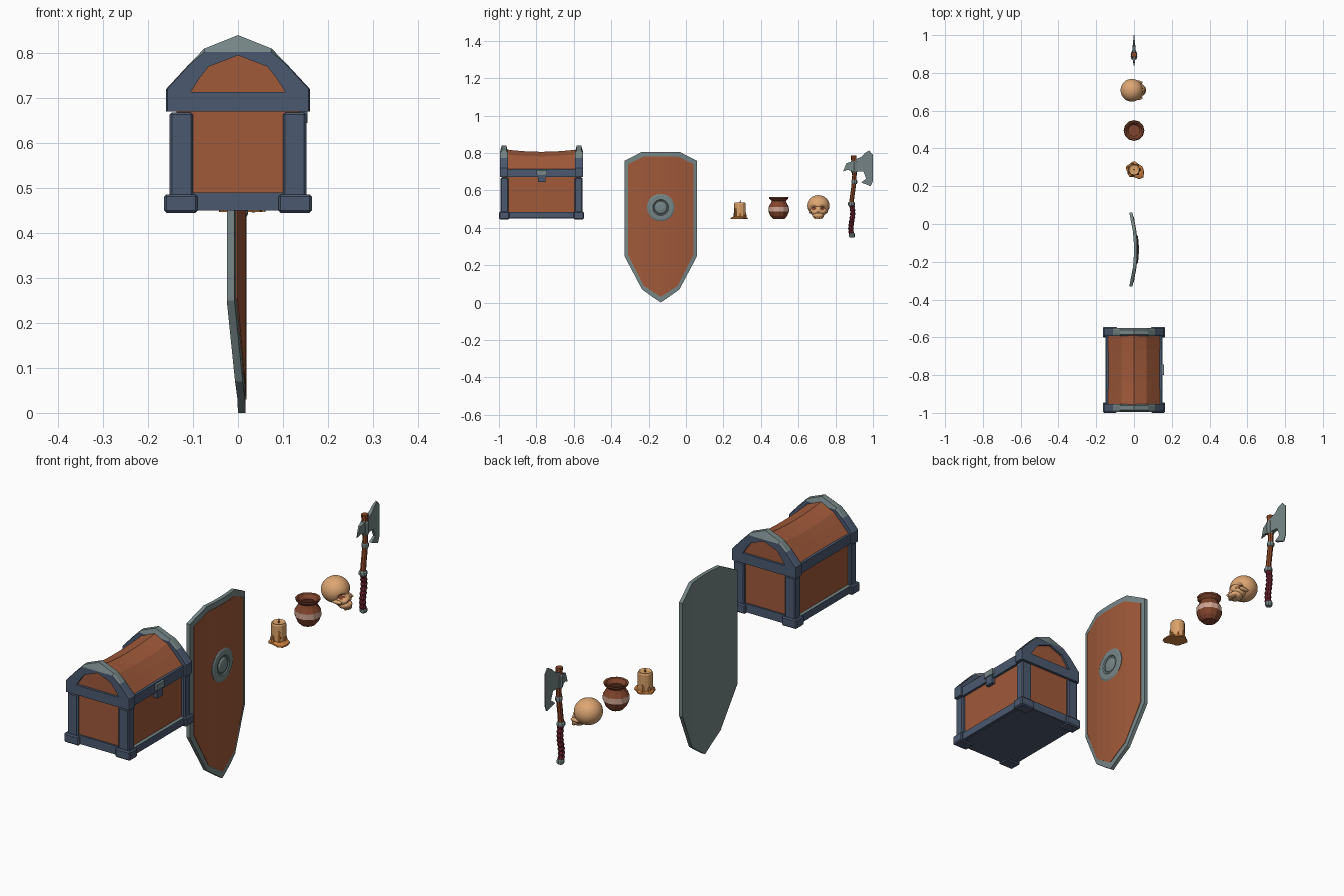
import bpy, bmesh, math, random
from mathutils import Vector, Matrix

random.seed(4)
if "Cube" in bpy.data.objects:
    bpy.data.objects.remove(bpy.data.objects["Cube"])

COLOURS = {
    "wood": (0.35, 0.10, 0.042), "dark_steel": (0.07, 0.10, 0.16),
    "grey_steel": (0.18, 0.235, 0.238), "wax": (0.70, 0.36, 0.14),
    "melted_wax": (0.60, 0.22, 0.05), "clay": (0.22, 0.058, 0.026),
    "pale_paint": (0.60, 0.36, 0.28), "bone": (0.72, 0.38, 0.17),
    "red_leather": (0.14, 0.016, 0.03), "axe_wood": (0.27, 0.065, 0.02),
}
MATS = {}
for key, rgb in COLOURS.items():
    m = bpy.data.materials.new(key)
    m.use_nodes = True
    m.diffuse_color = (*rgb, 1)
    m.node_tree.nodes["Principled BSDF"].inputs["Base Color"].default_value = (*rgb, 1)
    MATS[key] = m


def finish(name, bm, mats, rule=None, smooth=False):
    """Turn a bmesh into an object; rule(face) returns a material slot."""
    bmesh.ops.recalc_face_normals(bm, faces=bm.faces)
    bm.normal_update()
    for f in bm.faces:
        if rule:
            f.material_index = int(rule(f))
        f.smooth = smooth
    me = bpy.data.meshes.new(name)
    bm.to_mesh(me)
    bm.free()
    ob = bpy.data.objects.new(name, me)
    for k in mats:
        me.materials.append(MATS[k])
    bpy.context.collection.objects.link(ob)
    return ob


def box(name, lo, hi, mats, rule=None):
    bm = bmesh.new()
    bmesh.ops.create_cube(bm, size=1)
    for v in bm.verts:
        v.co = Vector([a + (b - a) * (c + 0.5) for a, b, c in zip(lo, hi, v.co)])
    return finish(name, bm, mats, rule)


def loft(name, loops, mats, rule=None, wrap=False, caps=True, smooth=False):
    """Skin a list of closed loops that share a point count."""
    bm = bmesh.new()
    rows = [[bm.verts.new(p) for p in loop] for loop in loops]
    n = len(rows[0])
    for a, b in zip(rows, rows[1:] + (rows[:1] if wrap else [])):
        for i in range(n):
            j = (i + 1) % n
            bm.faces.new((a[i], a[j], b[j], b[i]))
    if caps and not wrap:
        bm.faces.new(rows[0])
        bm.faces.new(rows[-1])
    return finish(name, bm, mats, rule, smooth)


def rings(name, spec, mats, centre=(0, 0, 0), n=12, rule=None, smooth=False):
    """Stack of circles, each (y offset, z, radius)."""
    cx, cy, cz = centre
    loops = [[(cx + r * math.cos(2 * math.pi * i / n), cy + dy + r * math.sin(2 * math.pi * i / n), cz + z)
              for i in range(n)] for dy, z, r in spec]
    return loft(name, loops, mats, rule, smooth=smooth)


def mirrored(half):
    return half + [(-x, z) for x, z in reversed(half[:-1])]


# ---- Chest ----
CY, HALF = -0.7725, 0.2275
outer = mirrored([(-0.16, 0.67), (-0.16, 0.72), (-0.11, 0.774), (-0.075, 0.81), (0, 0.84)])
inner = mirrored([(-0.105, 0.714), (-0.103, 0.717), (-0.085, 0.745), (-0.065, 0.77), (0, 0.795)])
bevel = [(x * 0.98, min(z, 0.803)) for x, z in outer]


def upper(f):
    c = f.calc_center_median()
    return f.normal.z > 0.3 and abs(c.x) < 0.1 and c.z > 0.78


for end, s in (("front", -1), ("back", 1)):
    def y(d):
        return CY + s * (HALF - d)
    stations = [(inner, 0.005), (bevel, 0.005), (outer, 0.015), (outer, 0.04), (bevel, 0.048), (inner, 0.048)]
    loft(f"chest_lid_arch_{end}", [[(x, y(d), z) for x, z in p] for p, d in stations],
         ["dark_steel", "grey_steel"], upper, wrap=True)
    box(f"chest_base_bar_{end}", (-0.1, min(y(0.01), y(0.04)), 0.452),
        (0.1, max(y(0.01), y(0.04)), 0.49), ["dark_steel"])
    for side, t in (("right", -1), ("left", 1)):
        for part, x0, x1, d0, d1, z0, z1 in (("foot", 0.09, 0.164, 0, 0.056, 0.445, 0.486),
                                             ("post", 0.10, 0.152, 0.008, 0.05, 0.48, 0.668)):
            ob = box(f"chest_{part}_{end}_{side}", (min(t * x0, t * x1), min(y(d0), y(d1)), z0),
                     (max(t * x0, t * x1), max(y(d0), y(d1)), z1), ["dark_steel"])
            bv = ob.modifiers.new("edge", "BEVEL")
            bv.width, bv.segments = 0.005, 1

box("chest_body", (-0.137, CY - 0.21, 0.46), (0.137, CY + 0.21, 0.675), ["wood"])
box("chest_floor", (-0.14, CY - 0.215, 0.45), (0.14, CY + 0.215, 0.462), ["dark_steel"])
for side, t in (("right", -1), ("left", 1)):
    for part, z0, z1, x1 in (("base", 0.452, 0.485, 0.152), ("lid", 0.67, 0.714, 0.148)):
        xs = sorted((t * 0.12, t * x1))
        box(f"chest_{part}_rail_{side}", (xs[0], CY - 0.19, z0), (xs[1], CY + 0.19, z1),
            ["dark_steel", "grey_steel"], (lambda f: f.normal.z > 0.5) if part == "base" else None)

# Curved lid that dips toward the middle
lid = []
for i in range(9):
    u = i / 4 - 1
    k = 0.80 + 0.09 * u * u
    lid.append([(x * 0.87, CY + u * 0.212, 0.67 + (z - 0.67) * k) for x, z in outer])
loft("chest_lid", lid, ["wood"])
box("chest_lock_plate", (0.14, CY - 0.028, 0.683), (0.158, CY + 0.028, 0.71), ["grey_steel"])
box("chest_lock_hasp", (0.135, CY - 0.02, 0.645), (0.154, CY + 0.02, 0.685), ["dark_steel"])

# ---- Shield ----
SY = -0.135


def plate(name, half, thick, lift, mats):
    """Bent plate from columns of (half width, bottom, top)."""
    cols = [(-u, a, b) for u, a, b in reversed(half[1:])] + half
    loops = []
    for u, a, b in cols:
        x = 0.017 - 0.025 * (u / 0.195) ** 2 + lift
        loops.append([(x, SY + u, a), (x, SY + u, b), (x - thick, SY + u, b), (x - thick, SY + u, a)])
    return loft(name, loops, mats)


plate("shield_rim", [(0, 0, 0.806), (0.05, 0.034, 0.806), (0.1, 0.07, 0.806), (0.195, 0.25, 0.757)],
      0.017, 0, ["grey_steel"])
plate("shield_boards", [(0, 0.03, 0.781), (0.05, 0.062, 0.781), (0.092, 0.09, 0.781), (0.175, 0.256, 0.74)],
      0.006, 0.002, ["wood"])
boss = rings("shield_boss", [(0, -0.012, 0.074), (0, 0.003, 0.074), (0, 0.007, 0.066), (0, 0.008, 0.043),
                             (0, 0.004, 0.039), (0, 0.004, 0.034), (0, 0.009, 0.029), (0, 0.012, 0.014)],
             ["grey_steel"], n=20)
boss.matrix_world = Matrix.Translation((0.015, SY, 0.508)) @ Matrix.Rotation(math.pi / 2, 4, "Y")

# ---- Candle ----
C = (0, 0.288, 0)
rings("candle_stick", [(0, 0.45, 0.031), (0, 0.528, 0.031), (0, 0.535, 0.028), (0, 0.530, 0.02)], ["wax"], C)
rings("candle_wick", [(0, 0.525, 0.003), (0.002, 0.548, 0.002)], ["clay"], C, n=6)
pool = []
for z, k in ((0.447, 1), (0.453, 0.97), (0.459, 0.7)):
    pool.append([])
    for i in range(18):
        a = i * math.pi / 9
        r = (0.041 + 0.004 * math.sin(5 * a) + 0.022 * max(0, math.cos(a + 0.6)) ** 4) * k
        pool[-1].append((r * math.cos(a), C[1] + r * math.sin(a), z))
loft("candle_wax_pool", pool, ["melted_wax"])
for i in range(7):
    a, h = i * 0.9, random.uniform(0.47, 0.51)
    rings(f"candle_drip_{i}", [(0, 0.45, 0.009), (0, h - 0.008, 0.006), (0, h, 0.002)], ["melted_wax"],
          (0.029 * math.cos(a), C[1] + 0.029 * math.sin(a), 0), n=6)

# ---- Pot, with a painted band and a hollow mouth ----
rings("clay_pot", [(0, 0.447, 0.03), (0, 0.463, 0.045), (0, 0.488, 0.055), (0, 0.512, 0.054), (0, 0.532, 0.042),
                   (0, 0.543, 0.037), (0, 0.556, 0.051), (0, 0.564, 0.052), (0, 0.562, 0.043), (0, 0.545, 0.030),
                   (0, 0.50, 0.045), (0, 0.462, 0.03)],
      ["clay", "pale_paint"], (0, 0.495, 0), 12,
      lambda f: 0.49 < f.calc_center_median().z < 0.51 and f.calc_center_median().xy.length > 0
      and (f.calc_center_median().xy - Vector((0, 0.495))).length > 0.05)

# ---- Skull ----
KY = 0.708
HOLES = [(-0.024, 0.503, 0.017, 0.022), (0.024, 0.503, 0.017, 0.022), (0, 0.48, 0.009, 0.012)]


def blob(name, centre, radii):
    bm = bmesh.new()
    bmesh.ops.create_uvsphere(bm, u_segments=40, v_segments=28, radius=1)
    hollow = set()
    for v in bm.verts:
        v.co = Vector([c + r * p for c, r, p in zip(centre, radii, v.co)])
        for hy, hz, r, depth in HOLES:
            d = math.hypot(v.co.y - KY - hy, v.co.z - hz) / r
            if d < 1 and v.co.x > 0.012:
                v.co.x -= depth * (1 - d * d)
                if d < 0.75:
                    hollow.add(v)
    return finish(name, bm, ["bone", "clay"], lambda f: all(v in hollow for v in f.verts), True)


blob("skull_cranium", (-0.012, KY, 0.518), (0.059, 0.06, 0.056))
blob("skull_face", (0.022, KY, 0.49), (0.036, 0.043, 0.034))
blob("skull_jaw", (0.034, KY, 0.465), (0.030, 0.031, 0.019))
for side, t in (("right", -1), ("left", 1)):
    blob(f"skull_cheek_{side}", (0.022, KY + t * 0.042, 0.485), (0.024, 0.009, 0.009))
for i in range(-2, 3):
    box(f"skull_tooth_{i + 3}", (0.045, KY + i * 0.009 - 0.004, 0.447),
        (0.061 - 0.002 * i * i, KY + i * 0.009 + 0.004, 0.462), ["bone"])

# ---- Axe ----
rings("axe_handle", [(0.897, 0.785, 0.015), (0.899, 0.74, 0.014), (0.901, 0.68, 0.012), (0.898, 0.63, 0.012),
                     (0.888, 0.56, 0.012), (0.884, 0.52, 0.013)], ["axe_wood"], n=8)
grip = []
for i in range(17):
    z = 0.525 - i * 0.01
    grip.append((0.887 + 0.005 * math.sin((0.52 - z) * 38), z, 0.0155 if i % 2 else 0.012))
rings("axe_grip", grip, ["red_leather"], n=8)
for label, yy, z, r in (("upper", 0.90, 0.645, 0.016), ("lower", 0.885, 0.527, 0.018), ("pommel", 0.888, 0.36, 0.016)):
    rings(f"axe_{label}_band", [(yy, z - 0.011, r * 0.8), (yy, z - 0.006, r), (yy, z + 0.006, r),
                                (yy, z + 0.011, r * 0.8)], ["grey_steel"], n=8)
rings("axe_collar", [(0.899, 0.695, 0.015), (0.899, 0.702, 0.018), (0.898, 0.75, 0.018), (0.898, 0.757, 0.015)],
      ["grey_steel"], n=8)


def blade(name, outline, y_thick, y_edge):
    def half(yy):
        return 0.011 + (0.0015 - 0.011) * (yy - y_thick) / (y_edge - y_thick)
    loft(name, [[(t * half(yy), yy, z) for yy, z in outline] for t in (-1, 1)], ["grey_steel"])


blade("axe_blade", [(0.905, 0.765), (0.94, 0.78), (0.957, 0.80), (0.98, 0.812), (1.0, 0.79), (1.0, 0.65),
                    (0.988, 0.622), (0.937, 0.642), (0.963, 0.662), (0.95, 0.70), (0.905, 0.70)], 0.905, 1.0)
blade("axe_back_spike", [(0.89, 0.755), (0.858, 0.745), (0.84, 0.70), (0.866, 0.71), (0.89, 0.70)], 0.89, 0.84)
